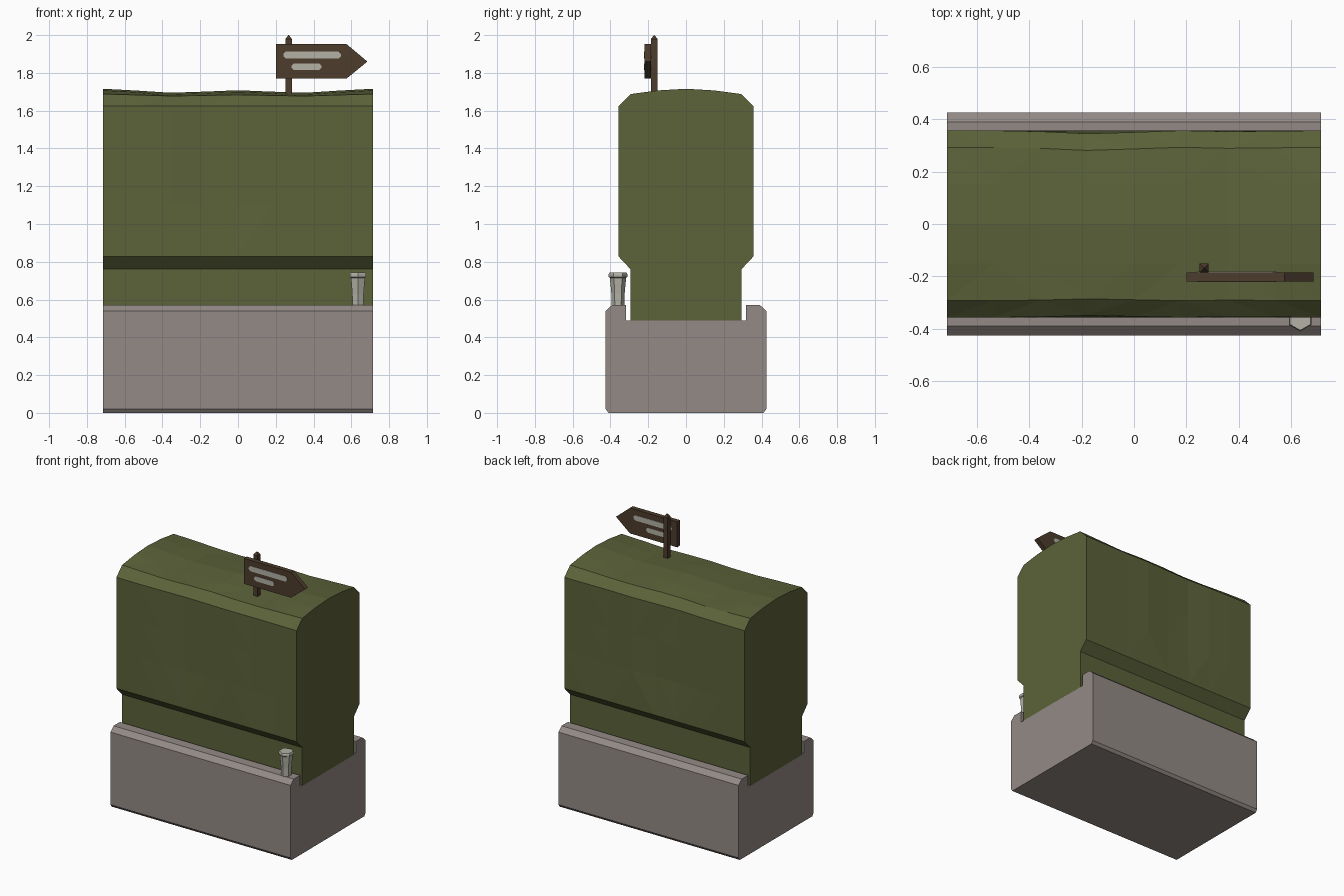
import bpy, bmesh, math

cube = bpy.data.objects.get("Cube")
if cube:
    bpy.data.objects.remove(cube, do_unlink=True)


def srgb(r, g, b):
    return tuple((c / 255) ** 2.2 for c in (r, g, b)) + (1.0,)


def material(name, color):
    mat = bpy.data.materials.new(name)
    mat.use_nodes = True
    mat.diffuse_color = color
    bsdf = mat.node_tree.nodes["Principled BSDF"]
    bsdf.inputs["Base Color"].default_value = color
    bsdf.inputs["Roughness"].default_value = 0.9
    return mat


leaf = material("leaf green", srgb(92, 98, 60))
stone = material("warm grey stone", srgb(146, 137, 133))
wood = material("dark brown wood", srgb(78, 62, 48))
pale = material("pale grey", srgb(178, 176, 164))


def loft(name, rings, mat):
    """Join equal-length closed rings of points and cap both ends."""
    bm = bmesh.new()
    loops = [[bm.verts.new(p) for p in ring] for ring in rings]
    for a, b in zip(loops, loops[1:]):
        for i in range(len(a)):
            j = (i + 1) % len(a)
            bm.faces.new((a[i], a[j], b[j], b[i]))
    bm.faces.new(loops[0])
    bm.faces.new(loops[-1])
    bmesh.ops.recalc_face_normals(bm, faces=bm.faces)
    mesh = bpy.data.meshes.new(name)
    bm.to_mesh(mesh)
    bm.free()
    mesh.materials.append(mat)
    obj = bpy.data.objects.new(name, mesh)
    bpy.context.collection.objects.link(obj)
    return obj


def mirrored(half):
    """Complete a half profile (y >= 0, bottom to top) across y = 0."""
    return half + [(-y, z) for y, z in reversed(half) if y > 0]


def plate(name, outline, y0, y1, mat):
    return loft(name, [[(x, y, z) for x, z in outline] for y in (y0, y1)], mat)


HALF = 0.715

# Stone planter with a trough along its top
trough = mirrored([(0.41, 0), (0.425, 0.02), (0.425, 0.54), (0.39, 0.572),
                   (0.318, 0.572), (0.318, 0.49)])
loft("stone_planter", [[(x, y, z) for y, z in trough] for x in (-HALF, HALF)], stone)

# Clipped hedge: flat ends, gently uneven in between
hedge_half = [(0.295, 0.485), (0.295, 0.762), (0.357, 0.828), (0.357, 1.1), (0.357, 1.36),
              (0.357, 1.624), (0.293, 1.688), (0.15, 1.707), (0, 1.716)]
hedge_profile = mirrored(hedge_half)
rings = []
steps = 8
for i in range(steps + 1):
    u = i / steps
    x = -HALF + 2 * HALF * u
    sag = 0.017 * math.sin(math.tau * u) ** 2 + 0.008 * math.sin(math.pi * u) ** 2
    ring = []
    for y, z in hedge_profile:
        dent = 0
        if z > 0.9 and abs(y) > 0.2:
            dent = 0.014 * math.sin(math.pi * u) ** 2 * (1 + math.cos(2 * math.tau * u + z)) / 2
        if y < 0:
            dent *= 0.6
        drop = sag if z > 1.7 else sag * 0.5 if z > 1.65 else 0
        ring.append((x, y - math.copysign(dent, y), z - drop))
    rings.append(ring)
hedge = loft("hedge", rings, leaf)
bm = bmesh.new()
bm.from_mesh(hedge.data)
bmesh.ops.triangulate(bm, faces=[f for f in bm.faces if len(f.verts) == 4])
bm.to_mesh(hedge.data)
bm.free()

# Six-sided cup standing on the planter rim
cup = [(0.034, 0.565), (0.035, 0.63), (0.043, 0.715), (0.05, 0.72), (0.05, 0.733), (0.046, 0.742)]
loft("cup", [[(0.635 + r * math.sin(k * math.pi / 3), -0.36 + r * math.cos(k * math.pi / 3), z)
              for k in range(6)] for r, z in cup], pale)

# Sign post with a pointed top
post_x, post_y = 0.268, -0.168
loft("sign_post", [[(post_x + sx * r, post_y + sy * r, z)
                    for sx, sy in ((-1, -1), (1, -1), (1, 1), (-1, 1))]
                   for r, z in ((0.017, 1.55), (0.017, 1.98), (0.002, 2.0))], wood)

# Arrow board
front, back = -0.219, -0.185
plate("arrow_board", [(0.2, 1.77), (0.575, 1.77), (0.685, 1.86), (0.575, 1.952), (0.2, 1.952)],
      front, back, wood)


# Painted bars on both faces of the board
def bar(name, x0, x1, z0, z1, y0, y1):
    c = (z1 - z0) * 0.35
    outline = [(x0 + c, z0), (x1 - c, z0), (x1, z0 + c), (x1, z1 - c),
               (x1 - c, z1), (x0 + c, z1), (x0, z1 - c), (x0, z0 + c)]
    plate(name, outline, y0, y1, pale)


for side, y0, y1 in (("front", front - 0.003, front + 0.002), ("back", back - 0.002, back + 0.003)):
    bar("upper_bar_" + side, 0.24, 0.545, 1.875, 1.913, y0, y1)
    bar("lower_bar_" + side, 0.283, 0.443, 1.815, 1.85, y0, y1)
